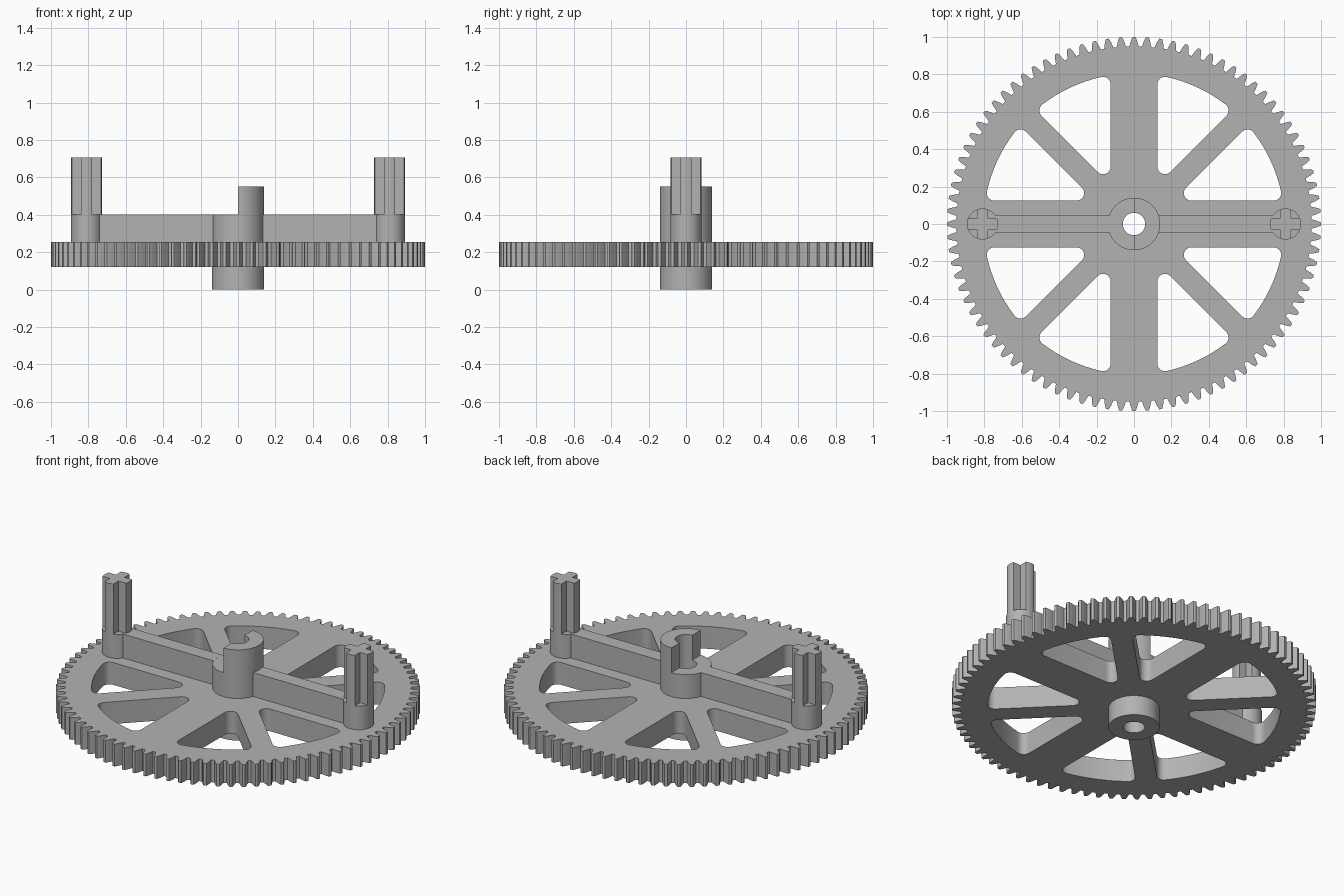
import bpy, bmesh
from math import pi, sin, cos, asin, sqrt, radians

cube = bpy.data.objects.get("Cube")
if cube:
    bpy.data.objects.remove(cube, do_unlink=True)

grey = bpy.data.materials.new("plain grey")
grey.use_nodes = True
colour = (0.45, 0.45, 0.45, 1)
grey.diffuse_color = colour
grey.node_tree.nodes["Principled BSDF"].inputs["Base Color"].default_value = colour

GEAR_BOTTOM, GEAR_TOP, BAR_TOP = 0.12, 0.255, 0.4
HUB_R, BORE_R = 0.14, 0.06
POST_X, POST_R = 0.81, 0.083
BAR_HALF = 0.045


def arc(cx, cy, r, a0, a1, n):
    """Points along an arc, both ends included."""
    return [(cx + r * cos(a0 + (a1 - a0) * i / n),
             cy + r * sin(a0 + (a1 - a0) * i / n)) for i in range(n + 1)]


def circle(r, cx=0, n=64):
    return arc(cx, 0, r, 0, 2 * pi, n)[:-1]


def turn(points, a):
    return [(x * cos(a) - y * sin(a), x * sin(a) + y * cos(a)) for x, y in points]


def prism(name, outlines, z0, z1):
    """Extrude an outline, with the inner outlines left open as holes."""
    curve = bpy.data.curves.new(name, "CURVE")
    curve.dimensions = "2D"
    curve.fill_mode = "BOTH"
    curve.extrude = (z1 - z0) / 2
    for points in outlines:
        spline = curve.splines.new("POLY")
        spline.points.add(len(points) - 1)
        for p, (x, y) in zip(spline.points, points):
            p.co = (x, y, 0, 1)
        spline.use_cyclic_u = True
    temp = bpy.data.objects.new(name + " outline", curve)
    bpy.context.collection.objects.link(temp)
    graph = bpy.context.evaluated_depsgraph_get()
    mesh = bpy.data.meshes.new_from_object(temp.evaluated_get(graph))
    bpy.data.objects.remove(temp, do_unlink=True)
    bpy.data.curves.remove(curve)

    bm = bmesh.new()
    bm.from_mesh(mesh)
    bmesh.ops.remove_doubles(bm, verts=bm.verts, dist=1e-5)
    bmesh.ops.translate(bm, verts=bm.verts, vec=(0, 0, (z0 + z1) / 2))
    bmesh.ops.recalc_face_normals(bm, faces=bm.faces)
    bm.to_mesh(mesh)
    bm.free()
    mesh.materials.clear()
    mesh.materials.append(grey)

    obj = bpy.data.objects.new(name, mesh)
    bpy.context.collection.objects.link(obj)
    bpy.ops.object.select_all(action="DESELECT")
    obj.select_set(True)
    bpy.context.view_layer.objects.active = obj
    bpy.ops.object.shade_smooth_by_angle(angle=radians(20))
    return obj


# Toothed rim outline
TEETH = 88
pitch = 2 * pi / TEETH
flank = [(0.95, 0.37), (0.962, 0.31), (0.977, 0.25), (0.99, 0.18), (1.0, 0.11)]
tooth = [(r * cos(f * pitch), -r * sin(f * pitch)) for r, f in flank]
tooth += [(x, -y) for x, y in reversed(tooth)]
rim = [p for i in range(TEETH) for p in turn(tooth, i * pitch)]

# Rounded window between a wide spoke and a narrow diagonal spoke
wide, narrow, fillet, outer = 0.125, 0.06, 0.04, 0.805
cx = wide + fillet
inner_r = outer - fillet
c1y = cx + sqrt(2) * (narrow + fillet)
t2 = pi / 2 - asin(cx / inner_r)
t3 = pi / 4 + asin((narrow + fillet) / inner_r)
window = (arc(cx, c1y, fillet, pi, 7 * pi / 4, 10)
          + arc(inner_r * cos(t3), inner_r * sin(t3), fillet, -pi / 4, t3, 8)
          + arc(0, 0, outer, t3, t2, 12)[1:-1]
          + arc(inner_r * cos(t2), inner_r * sin(t2), fillet, t2, pi, 8))
mirrored = [(-x, y) for x, y in reversed(window)]
windows = [turn(w, q * pi / 2) for q in range(4) for w in (window, mirrored)]

prism("gear_wheel", [rim, circle(0.1)] + windows, GEAR_BOTTOM, GEAR_TOP)

# Hub with a through bore, and the half collar above it
prism("hub", [circle(HUB_R), circle(BORE_R)], 0, BAR_TOP)
half_ring = (arc(0, 0, HUB_R, -pi / 2, pi / 2, 32)
             + arc(0, 0, BORE_R, pi / 2, -pi / 2, 32))
prism("half_collar", [half_ring], BAR_TOP, 0.55)

# Cross-shaped axle outline with rounded arm tips
ARM = 0.029
tip = asin(ARM / POST_R)
arm = [(ARM, -ARM)] + arc(0, 0, POST_R, -tip, tip, 6)
cross = [p for q in range(4) for p in turn(arm, q * pi / 2)]

# Bar, boss and cross axle on each side
hub_a, boss_a = asin(BAR_HALF / HUB_R), asin(BAR_HALF / POST_R)
bar = (arc(0, 0, HUB_R, hub_a, -hub_a, 8)
       + arc(POST_X, 0, POST_R, pi + boss_a, pi - boss_a, 8))
for side, a in (("left", 0), ("right", pi)):
    prism(side + "_bar", [turn(bar, a)], GEAR_TOP - 0.01, BAR_TOP)
    prism(side + "_boss", [turn(circle(POST_R, POST_X, 48), a)], GEAR_TOP - 0.01, BAR_TOP)
    axle = [(x + POST_X, y) for x, y in cross]
    prism(side + "_cross_axle", [turn(axle, a)], BAR_TOP, 0.705)
